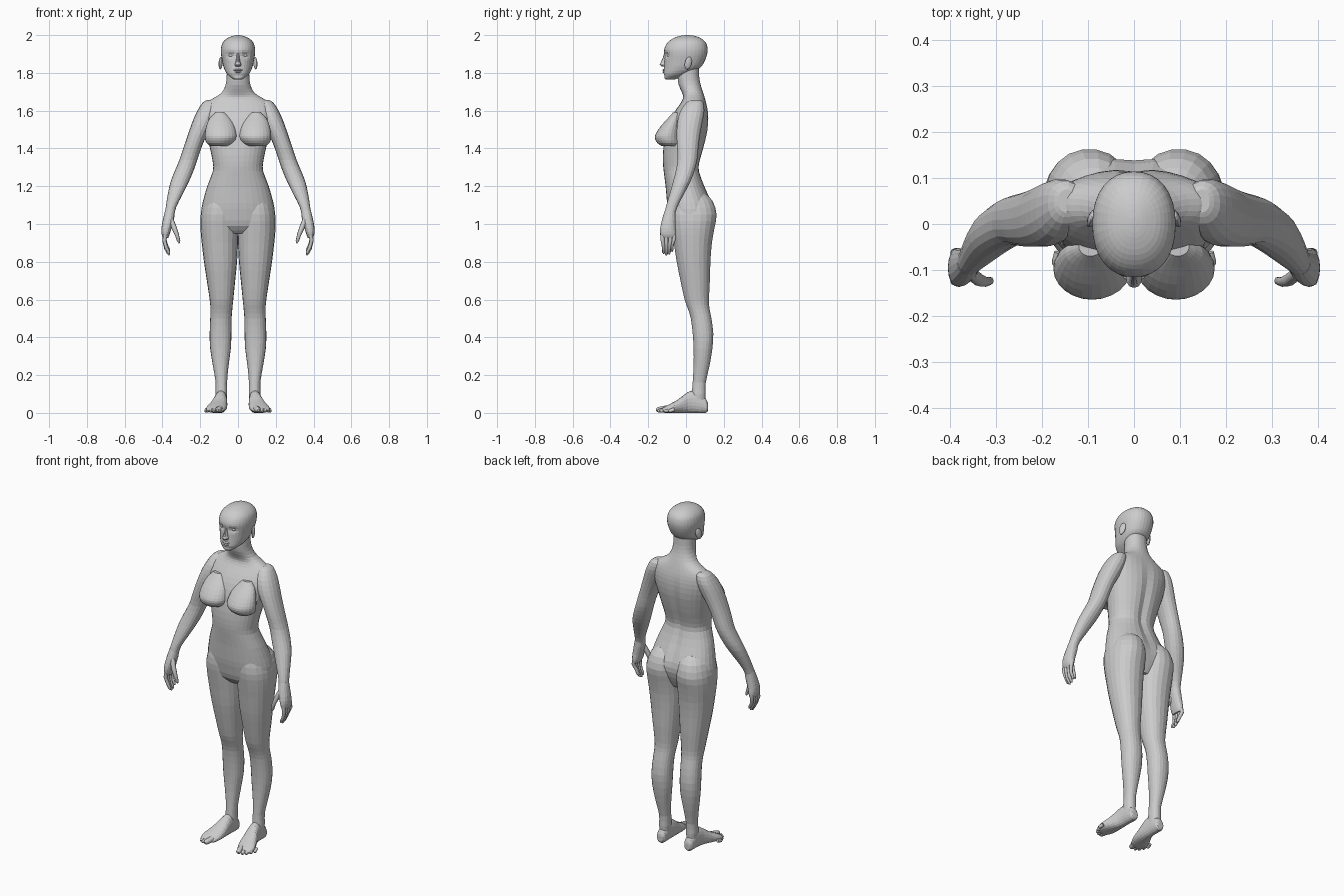
import bpy, bmesh, math
from mathutils import Vector


def catmull(a, b, c, d, t):
    return [0.5 * (2*q + (r - p)*t + (2*p - 5*q + 4*r - s)*t*t + (3*q - p - 3*r + s)*t**3)
            for p, q, r, s in zip(a, b, c, d)]


def loft(name, keys, seg=20, steps=2, power=2.2, side=1, axis='Z', shape=None):
    """Loft rounded sections (position, min a, max a, min b, max b) along Z or Y."""
    n, rows = len(keys), []
    for i in range(n - 1):
        k = [keys[max(i-1, 0)], keys[i], keys[i+1], keys[min(i+2, n-1)]]
        rows += [catmull(*k, j / steps) for j in range(steps)]
    rows.append(keys[-1])
    bm = bmesh.new()
    rings = []
    for h, a0, a1, b0, b1 in rows:
        ring = []
        for i in range(seg):
            t = 2 * math.pi * i / seg
            c, s = math.cos(t), math.sin(t)
            a = (a0+a1)/2 + (a1-a0)/2 * math.copysign(abs(c)**(2/power), c)
            b = (b0+b1)/2 + (b1-b0)/2 * math.copysign(abs(s)**(2/power), s)
            co = Vector((a, b, h) if axis == 'Z' else (a, h, b))
            if shape:
                shape(co)
            co.x *= side
            ring.append(bm.verts.new(co))
        rings.append(ring)
    for r0, r1 in zip(rings, rings[1:]):
        for i in range(seg):
            j = (i + 1) % seg
            bm.faces.new((r0[i], r0[j], r1[j], r1[i]))
    bm.faces.new(rings[0])
    bm.faces.new(rings[-1])
    bmesh.ops.recalc_face_normals(bm, faces=bm.faces)
    me = bpy.data.meshes.new(name)
    bm.to_mesh(me)
    bm.free()
    ob = bpy.data.objects.new(name, me)
    bpy.context.collection.objects.link(ob)
    return ob


def sym(keys):
    return [(z, -w, w, f, b) for z, w, f, b in keys]


def digits(name, paths):
    """Tapered round digits, both sides, in one curve object."""
    cu = bpy.data.curves.new(name, 'CURVE')
    cu.dimensions = '3D'
    cu.bevel_depth = 1
    cu.bevel_resolution = 2
    cu.use_fill_caps = True
    for side in (1, -1):
        for path in paths:
            sp = cu.splines.new('POLY')
            sp.points.add(len(path) - 1)
            for p, (x, y, z, r) in zip(sp.points, path):
                p.co = (side * x, y, z, 1)
                p.radius = r
    ob = bpy.data.objects.new(name, cu)
    bpy.context.collection.objects.link(ob)


def ball(name, loc, size, rot=(0, 0, 0)):
    bpy.ops.mesh.primitive_uv_sphere_add(segments=16, ring_count=10, location=loc, rotation=rot)
    ob = bpy.context.object
    ob.name = name
    ob.scale = size
    return ob


# Torso and neck, with a spine groove
def spine(co):
    if co.y > 0 and 1.0 < co.z < 1.65:
        co.y -= 0.014 * math.exp(-(co.x / 0.025)**2) * math.sin((co.z - 1.0) / 0.65 * math.pi)


body = loft("body", sym([
    (0.95, .15, -.04, .10), (0.99, .187, -.075, .12), (1.05, .196, -.09, .142),
    (1.11, .188, -.10, .138), (1.2, .163, -.108, .10), (1.28, .133, -.118, .073),
    (1.33, .134, -.122, .076), (1.4, .148, -.12, .095), (1.49, .168, -.105, .115),
    (1.56, .183, -.08, .12), (1.61, .183, -.05, .115), (1.645, .165, -.025, .106),
    (1.672, .12, -.015, .098), (1.697, .085, -.022, .09), (1.735, .066, -.038, .078),
    (1.78, .060, -.045, .07), (1.84, .058, -.045, .068)]), seg=32, shape=spine)


# Head with eye sockets
def sockets(co):
    if co.y < -0.03:
        e = math.exp(-((abs(co.x) - .036) / .02)**2 - ((co.z - 1.893) / .014)**2)
        m = math.exp(-(co.x / .04)**2 - ((co.z - 1.785) / .008)**2)
        co.y += 0.014 * e + 0.006 * m


parts = [loft("head", sym([
    (1.765, .022, -.108, -.06), (1.78, .043, -.119, -.02), (1.80, .062, -.119, .03),
    (1.83, .076, -.116, .078), (1.865, .084, -.114, .10), (1.90, .09, -.116, .112),
    (1.93, .09, -.114, .114), (1.96, .081, -.098, .105), (1.983, .058, -.068, .08),
    (1.996, .027, -.03, .045), (2.0, .006, 0, .015)]), seg=32, steps=3, shape=sockets),
    loft("nose", sym([
        (1.905, .007, -.116, -.09), (1.88, .009, -.123, -.09), (1.855, .013, -.134, -.09),
        (1.843, .018, -.139, -.09), (1.833, .014, -.126, -.09)]), seg=12)]

leg = [
    (1.16, .03, .14, -.06, .105), (1.12, .008, .175, -.08, .143), (1.05, -.002, .197, -.087, .163),
    (0.98, -.002, .199, -.078, .152), (0.9, 0, .192, -.065, .138), (0.8, .005, .18, -.05, .13),
    (0.7, .015, .165, -.03, .127), (0.6, .025, .15, -.008, .122), (0.55, .03, .146, .01, .125),
    (0.5, .034, .147, .025, .135), (0.42, .035, .15, .035, .145), (0.34, .038, .147, .04, .14),
    (0.25, .05, .133, .04, .125), (0.16, .058, .118, .035, .105), (0.1, .057, .12, .03, .104),
    (0.04, .063, .115, .025, .10)]
foot = [
    (.117, .075, .105, .015, .045), (.105, .063, .116, 0, .075), (.05, .059, .121, 0, .115),
    (.01, .057, .128, 0, .11), (-.04, .057, .15, 0, .072), (-.08, .062, .167, 0, .05),
    (-.11, .074, .166, 0, .034), (-.127, .09, .15, .004, .024)]
arm = [
    (1.656, .13, .165, .025, .075), (1.642, .11, .188, 0, .092), (1.6, .11, .215, -.03, .098),
    (1.55, .125, .238, -.045, .09), (1.5, .15, .256, -.05, .08), (1.45, .175, .273, -.05, .072),
    (1.4, .195, .29, -.048, .066), (1.34, .215, .31, -.045, .06), (1.28, .236, .335, -.055, .045),
    (1.22, .262, .358, -.07, .022), (1.15, .297, .373, -.09, -.015), (1.09, .327, .382, -.107, -.045),
    (1.05, .336, .389, -.115, -.058)]
palm = [
    (1.075, .335, .385, -.11, -.055), (1.03, .338, .396, -.125, -.055), (.98, .352, .405, -.136, -.055),
    (.945, .362, .404, -.136, -.052), (.925, .37, .396, -.125, -.058)]
breast = [
    (1.59, .07, .12, -.07, -.03), (1.56, .04, .15, -.096, -.03), (1.52, .018, .167, -.132, -.03),
    (1.48, .008, .175, -.159, -.03), (1.455, .008, .175, -.165, -.03), (1.43, .022, .168, -.153, -.03),
    (1.412, .05, .145, -.128, -.04)]


def flat_sole(co):
    co.z = max(co.z, 0)


# Limbs and breasts on both sides
for s in (1, -1):
    parts += [loft("leg", leg, 22, side=s), loft("arm", arm, 18, side=s),
              loft("breast", breast, 24, power=2, side=s),
              loft("foot", foot, 20, side=s, axis='Y', shape=flat_sole),
              loft("palm", palm, 16, side=s)]

# Weld everything into one body skin
bpy.context.view_layer.objects.active = body
for p in parts:
    m = body.modifiers.new("join", 'BOOLEAN')
    m.operation = 'UNION'
    m.solver = 'EXACT'
    m.object = p
    bpy.ops.object.modifier_apply(modifier=m.name)
    bpy.data.objects.remove(p)

# Fingers and thumb
fingers = []
for y, yt, drop in ((-.124, -.118, .008), (-.104, -.104, 0), (-.083, -.089, .005), (-.063, -.074, .02)):
    fingers.append([(.383, y, .955, .011), (.390, y, .91 + drop/2, .0105), (.381, yt, .87 + drop, .0095),
                    (.367, yt, .843 + drop, .008), (.363, yt, .834 + drop, .003)])
fingers.append([(.358, -.105, 1.03, .014), (.338, -.122, .98, .014), (.324, -.126, .945, .011),
                (.314, -.124, .91, .009), (.310, -.123, .898, .003)])
digits("fingers", fingers)

# Toes
toes = []
for x, y, length, r in ((.095, -.10, .055, .016), (.120, -.105, .044, .011), (.138, -.097, .040, .011),
                        (.153, -.081, .034, .010), (.164, -.062, .029, .010)):
    toes.append([(x, y, r + .008, r), (x + length*.15, y - length*.6, r + .002, r),
                 (x + length*.22, y - length*.9, r, r*.85), (x + length*.25, y - length*1.05, r*.9, r*.4)])
digits("toes", toes)

# Ears, eyes and lips
for s in (1, -1):
    ball("ear", (s*.092, .012, 1.852), (.009, .019, .034), (math.radians(-15), 0, s*math.radians(20)))
    ball("eye", (s*.035, -.088, 1.893), (.015, .013, .010))
ball("upper_lip", (0, -.113, 1.815), (.024, .012, .006))
ball("lower_lip", (0, -.113, 1.805), (.020, .012, .006))
